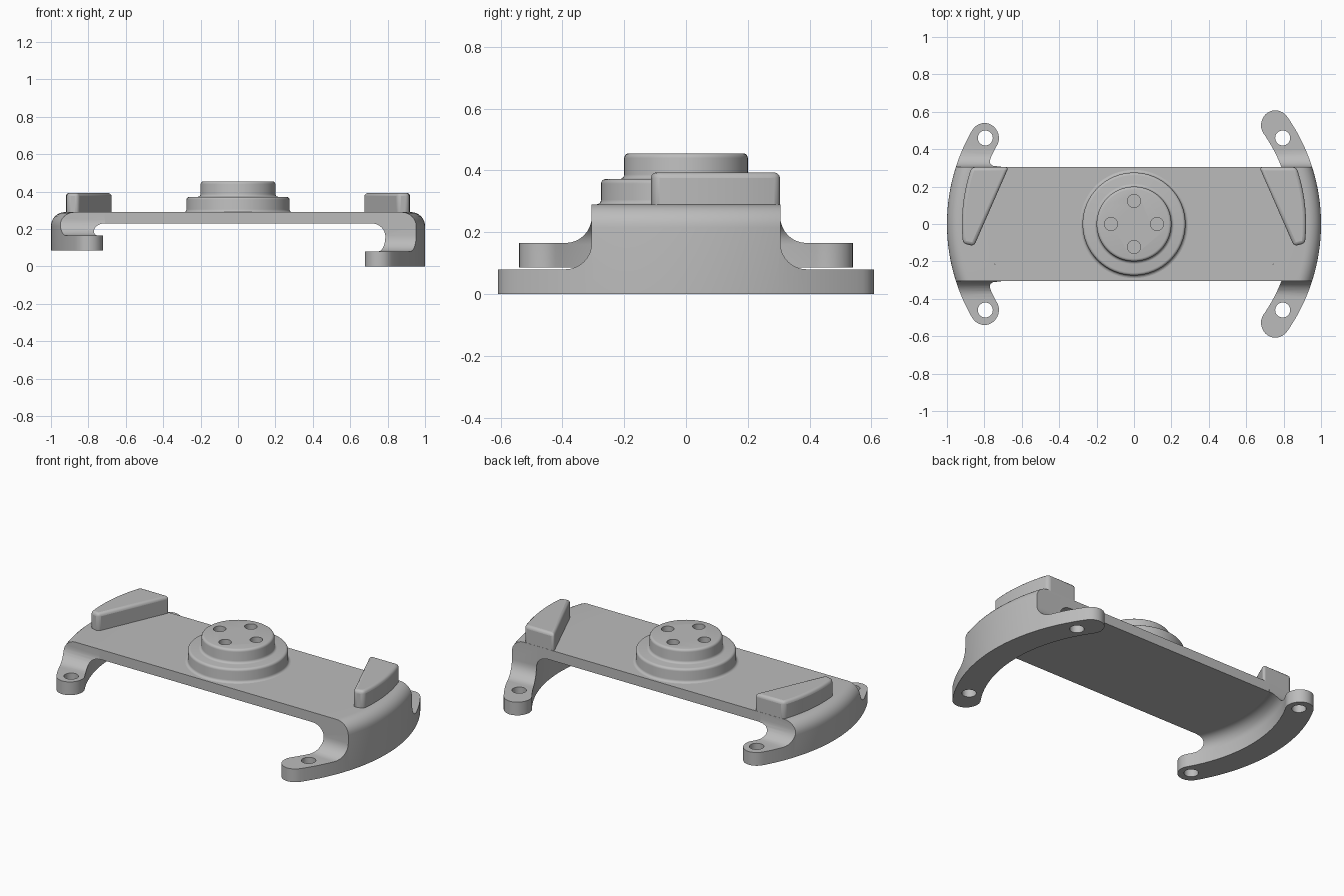
import bpy, bmesh
from math import sin, cos, radians, pi, asin

if "Cube" in bpy.data.objects:
    bpy.data.objects.remove(bpy.data.objects["Cube"], do_unlink=True)

grey = bpy.data.materials.new("plain grey")
grey.use_nodes = True
grey.diffuse_color = (0.5, 0.5, 0.5, 1)
grey.node_tree.nodes["Principled BSDF"].inputs["Base Color"].default_value = (0.5, 0.5, 0.5, 1)

PLATE_LOW, PLATE_TOP, HALF_DEPTH = 0.23, 0.29, 0.305
R_OUT, R_IN, R_SPLIT = 1.0, 0.845, 0.775
R_MID, TIP = (R_OUT + R_IN) / 2, (R_OUT - R_IN) / 2


def loft(name, loops):
    """Skin matching closed loops and cap both ends."""
    bm = bmesh.new()
    rows = [[bm.verts.new(p) for p in loop] for loop in loops]
    n = len(rows[0])
    for a, b in zip(rows, rows[1:]):
        for i in range(n):
            j = (i + 1) % n
            bm.faces.new((a[i], a[j], b[j], b[i]))
    bm.faces.new(rows[0])
    bm.faces.new(rows[-1])
    bmesh.ops.recalc_face_normals(bm, faces=bm.faces)
    mesh = bpy.data.meshes.new(name)
    bm.to_mesh(mesh)
    bm.free()
    obj = bpy.data.objects.new(name, mesh)
    bpy.context.collection.objects.link(obj)
    mesh.materials.append(grey)
    return obj


def arc(cx, cy, r, start, end, steps=8):
    angles = [radians(start + (end - start) * i / steps) for i in range(steps + 1)]
    return [(cx + r * cos(a), cy + r * sin(a)) for a in angles]


def lathe(name, profile, x=0, y=0, sides=64):
    turns = [2 * pi * i / sides for i in range(sides)]
    return loft(name, [[(x + r * cos(a), y + r * sin(a), z) for a in turns] for r, z in profile])


def select(obj):
    bpy.ops.object.select_all(action='DESELECT')
    obj.select_set(True)
    bpy.context.view_layer.objects.active = obj


def cut(obj, tool, operation='DIFFERENCE'):
    mod = obj.modifiers.new("cut", 'BOOLEAN')
    mod.object, mod.operation, mod.solver = tool, operation, 'EXACT'
    select(obj)
    bpy.ops.object.modifier_apply(modifier=mod.name)
    bpy.data.objects.remove(tool, do_unlink=True)


def smooth(obj):
    select(obj)
    bpy.ops.object.shade_smooth_by_angle(angle=radians(32))


# Flat deck with arc-shaped ends
edge = asin(HALF_DEPTH / R_SPLIT) * 180 / pi
outline = arc(0, 0, R_SPLIT, -edge, edge, 32) + arc(0, 0, R_SPLIT, 180 - edge, 180 + edge, 32)
smooth(loft("deck", [[(x, y, z) for x, y in outline] for z in (PLATE_LOW, PLATE_TOP)]))


def end_bracket(name, side, base, reach):
    """Curved end wall with two round-tipped feet."""
    foot_top = base + 0.08
    section = [(R_IN, base), (R_OUT, base)]
    section += arc(R_OUT - 0.075, PLATE_TOP - 0.075, 0.075, 0, 90)
    section += [(R_SPLIT, PLATE_TOP)]
    section += arc(R_SPLIT, PLATE_LOW - 0.07, 0.07, 90, 0)
    # Stations along the arc; the width shrinks to round each foot
    tips = [radians(t) for t in (12, 24, 36, 48, 58, 68, 76, 83, 88)]
    ahead = [(reach + sin(t) * TIP / R_MID, cos(t)) for t in tips]
    stations = [(-a, w) for a, w in reversed(ahead)]
    stations += [(reach * i / 24, 1) for i in range(-24, 25)] + ahead
    loops = []
    for a, w in stations:
        radii = [(R_MID + (r - R_MID) * w, z) for r, z in section]
        loops.append([(side * r * cos(a), r * sin(a), z) for r, z in radii])
    obj = loft(name, loops)
    # Side outline leaves the wall standing and fillets it into the feet
    f = 0.085
    half = [(1, base - 0.1), (1, foot_top)]
    half += arc(HALF_DEPTH + f, foot_top + f, f, 270, 180) + [(HALF_DEPTH, 0.4)]
    shape = half + [(-y, z) for y, z in reversed(half)]
    cut(obj, loft("outline", [[(side * x, y, z) for y, z in shape] for x in (0.3, 1.2)]), 'INTERSECT')
    for y in (-0.46, 0.46):
        cut(obj, lathe("drill", [(0.04, base - 0.05), (0.04, foot_top + 0.02)], side * 0.795, y, 32))
    smooth(obj)


end_bracket("left_end_bracket", 1, 0.0, radians(35))
end_bracket("right_end_bracket", -1, 0.085, radians(30))

# Wedge-shaped pads with rounded edges
for side, name in ((1, "left_pad"), (-1, "right_pad")):
    plan = arc(0, 0, 0.92, -6.5, 19.3, 12) + [(0.67, 0.304), (0.855, -0.118)]
    pad = loft(name, [[(side * x, y, z) for x, y in plan] for z in (0.262, 0.393)])
    bevel = pad.modifiers.new("rounding", 'BEVEL')
    bevel.width, bevel.segments = 0.018, 3
    bevel.limit_method, bevel.angle_limit = 'ANGLE', radians(35)
    smooth(pad)

# Stepped round hub with flared base and four blind holes
profile = [(0.285, 0.27), (0.285, PLATE_TOP)] + arc(0.29, 0.305, 0.015, 270, 180, 4)
profile += arc(0.26, 0.357, 0.015, 0, 90, 4)
profile += arc(0.215, 0.387, 0.015, 270, 180, 4)
profile += arc(0.185, 0.44, 0.015, 0, 90, 4)
hub = lathe("hub", profile)
for x, y in ((0.123, 0), (-0.123, 0), (0, 0.123), (0, -0.123)):
    cut(hub, lathe("drill", [(0.035, 0.36), (0.035, 0.5)], x, y, 32))
smooth(hub)
